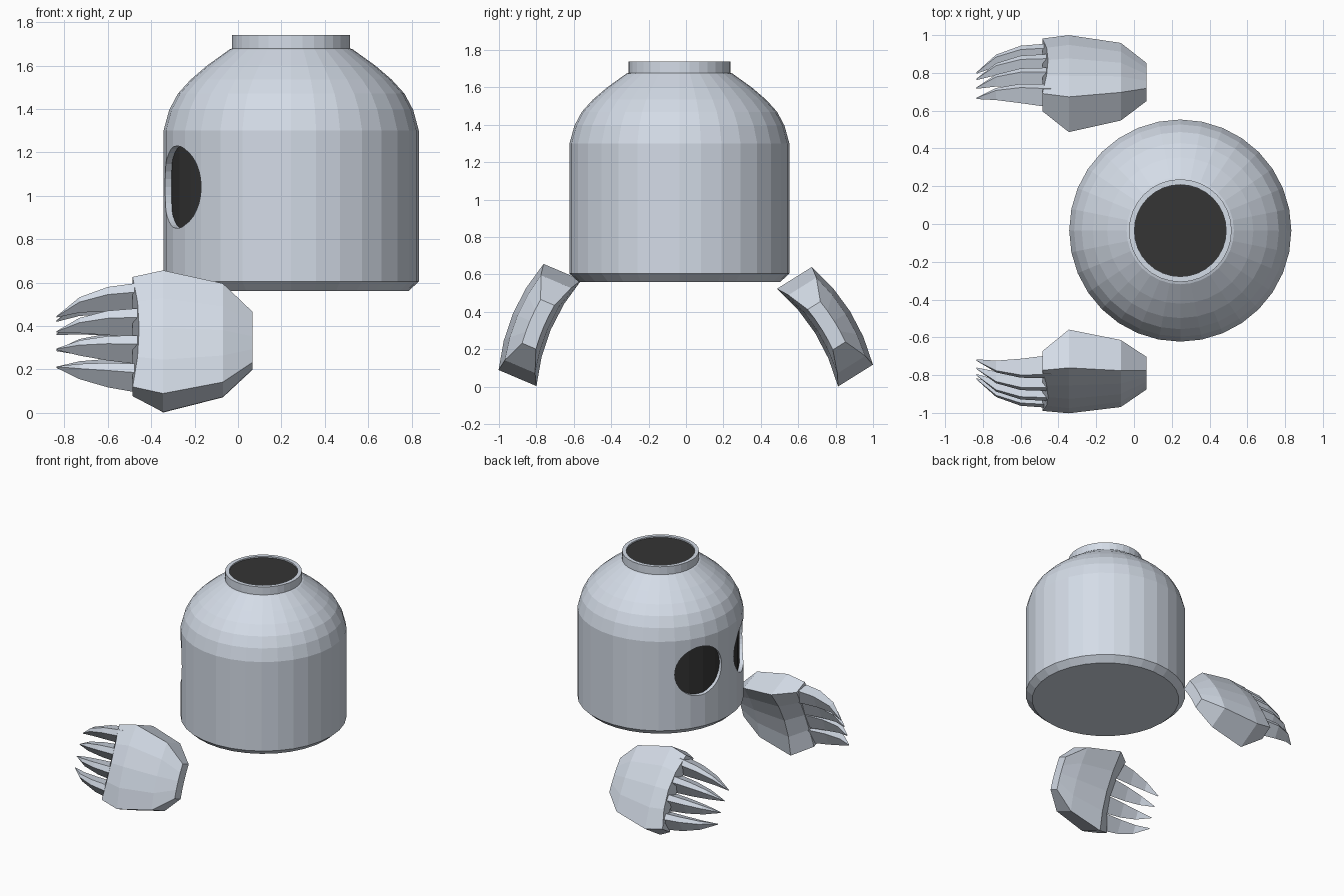
import bpy, bmesh, math
from mathutils import Vector, Matrix

if "Cube" in bpy.data.objects:
    bpy.data.objects.remove(bpy.data.objects["Cube"])


def material(name, rgb):
    m = bpy.data.materials.new(name)
    m.diffuse_color = (*rgb, 1)
    m.use_nodes = True
    m.node_tree.nodes["Principled BSDF"].inputs["Base Color"].default_value = m.diffuse_color
    return m


shell_grey = material("pale_blue_grey", (0.69, 0.75, 0.84))
inside_dark = material("dark_inside", (0.035, 0.035, 0.035))


def loft(bm, rings):
    """Skin a list of point rings and cap both ends; returns the last cap."""
    loops = [[bm.verts.new(p) for p in ring] for ring in rings]
    n = len(loops[0])
    for a, b in zip(loops, loops[1:]):
        for i in range(n):
            j = (i + 1) % n
            bm.faces.new((a[i], a[j], b[j], b[i]))
    bm.faces.new(loops[0][::-1])
    return bm.faces.new(loops[-1])


def make_object(name, bm, mats):
    bmesh.ops.recalc_face_normals(bm, faces=bm.faces[:])
    me = bpy.data.meshes.new(name)
    bm.to_mesh(me)
    bm.free()
    for m in mats:
        me.materials.append(m)
    ob = bpy.data.objects.new(name, me)
    bpy.context.collection.objects.link(ob)
    return ob


# ---- Body: lathed profile with a dark mouth just under the neck rim ----
CX, CY = 0.245, -0.035
profile = [(0.54, 0.561), (0.588, 0.605), (0.588, 1.30), (0.562, 1.395), (0.522, 1.47),
           (0.463, 1.535), (0.387, 1.60), (0.284, 1.674), (0.272, 1.678), (0.272, 1.74),
           (0.243, 1.74), (0.243, 1.73)]


def circle(r, z, n=32):
    return [(CX + r * math.cos(i * math.tau / n), CY + r * math.sin(i * math.tau / n), z)
            for i in range(n)]


bm = bmesh.new()
mouth = loft(bm, [circle(r, z) for r, z in profile])
mouth.material_index = 1
body = make_object("body", bm, [shell_grey, inside_dark])

# ---- Two round openings cut radially through the wall ----
bm = bmesh.new()
for side in (-1, 1):
    az = math.pi + side * math.radians(26.3)
    d = Vector((math.cos(az), math.sin(az), 0))
    bmesh.ops.create_cone(bm, cap_ends=True, segments=32, radius1=0.19, radius2=0.19, depth=0.4,
                          matrix=Matrix.Translation(Vector((CX, CY, 1.04)) + d * 0.69)
                          @ d.to_track_quat('Z', 'Y').to_matrix().to_4x4())
cutter = make_object("opening_cutter", bm, [shell_grey])
cutter.hide_render = True
mod = body.modifiers.new("openings", 'BOOLEAN')
mod.operation, mod.solver, mod.object = 'DIFFERENCE', 'EXACT', cutter
dg = bpy.context.evaluated_depsgraph_get()
cut = bpy.data.meshes.new_from_object(body.evaluated_get(dg))
body.modifiers.clear()
body.data = cut
bpy.data.objects.remove(cutter)

# ---- Dark lining seen through the openings ----
bm = bmesh.new()
loft(bm, [circle(0.558, 0.8), circle(0.558, 1.28)])
make_object("dark_lining", bm, [inside_dark])

# ---- Paws: arched, tapering slabs; (x, half width, outer n, inner n) ----
sections = [(-0.485, 0.275, 0.11, 0.0), (-0.345, 0.308, 0.11, -0.11),
            (-0.07, 0.247, 0.10, -0.076), (0.066, 0.127, 0.05, -0.03)]
STEPS = 4
# Claws: (x, share of the way to the tip, half width, n, half thickness)
claw_path = [(-0.44, 0.0, 0.066, 0.055, 0.05), (-0.60, 0.18, 0.054, 0.058, 0.042),
             (-0.73, 0.48, 0.034, 0.036, 0.026), (-0.835, 1.0, 0.003, -0.022, 0.003)]
claws = [(0.204, 0.128), (0.068, 0.047), (-0.068, -0.04), (-0.204, -0.124)]


def arch(v, w):
    return 0.5 * (w * w - v * v)


def build_paw(name, side, cy, cz, tilt):
    c, s = math.cos(tilt), math.sin(tilt)

    def place(x, n, v):
        return (x, cy + side * (c * n - s * v), cz + s * n + c * v)

    rings = []
    for k, (x, w, n_out, n_in) in enumerate(sections):
        vs = [w * (2 * i / STEPS - 1) for i in range(STEPS + 1)]

        # the edge where the claws emerge curves inward
        def px(v):
            return x + (0.03 * (1 - (v / w) ** 2) if k == 0 else 0)
        rings.append([place(px(v), n_out + arch(v, w), v) for v in vs]
                     + [place(px(v), n_in + arch(v, w), v) for v in vs[::-1]])
    bm = bmesh.new()
    loft(bm, rings)
    make_object(name + "_paw", bm, [shell_grey])

    # claws are narrower on the outer side than on the inner side
    bm = bmesh.new()
    for v0, v1 in claws:
        rings = []
        for x, t, hv, n, hn in claw_path:
            v = v0 + (v1 - v0) * t
            n += arch(v0, 0.27) * (1 - 0.3 * t)
            rings.append([place(x, n + a * hn, v + b * hv)
                          for a, b in ((1, 0.6), (1, -0.1), (-1, -1), (-1, 1))])
        loft(bm, rings)
    make_object(name + "_claws", bm, [shell_grey])


build_paw("front", -1, -0.7805, 0.33, math.radians(23))
build_paw("back", 1, 0.743, 0.321, math.radians(32))
